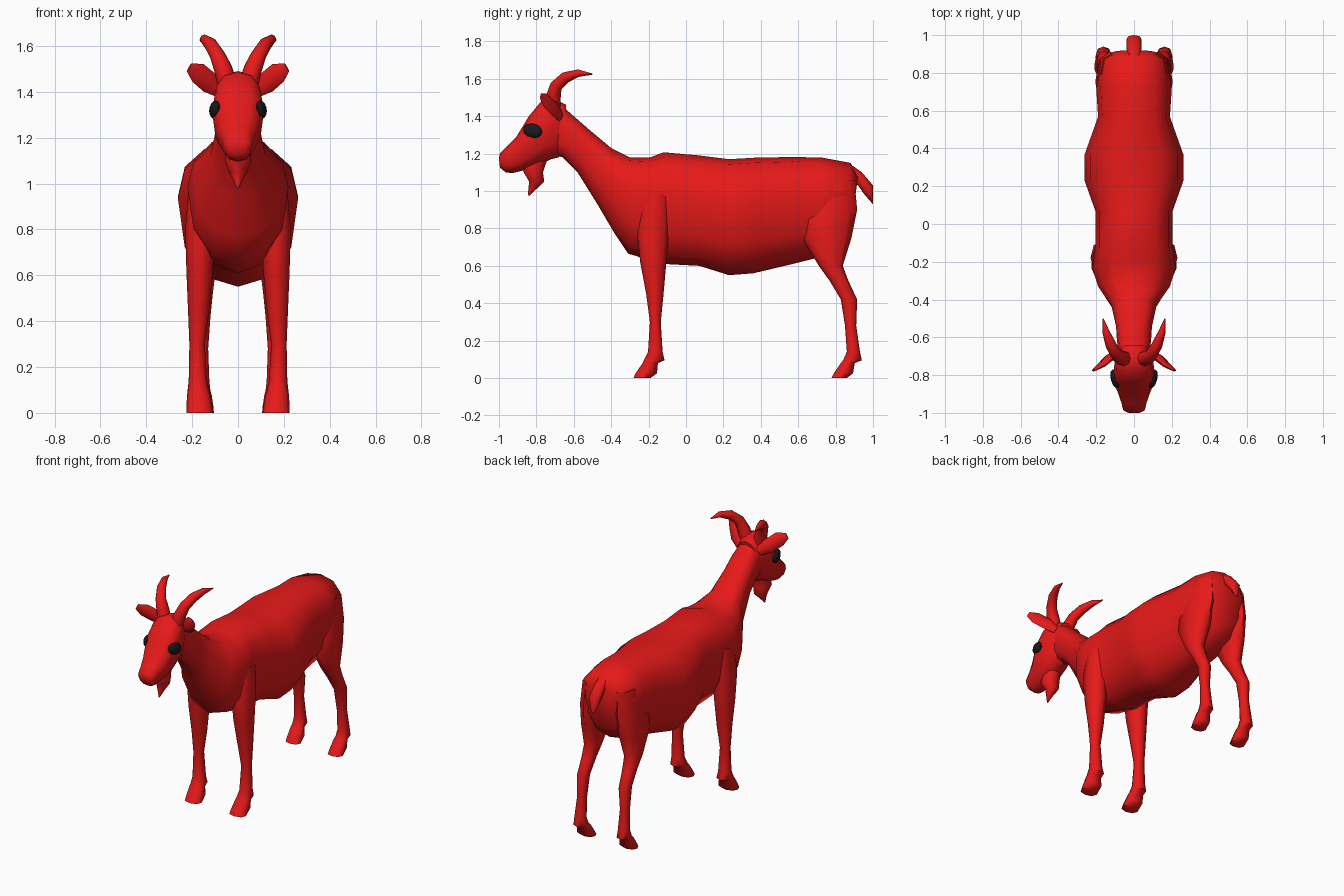
import bpy, bmesh, math
from mathutils import Vector, Matrix


def material(name, color):
    m = bpy.data.materials.new(name)
    m.diffuse_color = color
    return m


RED = material("red", (0.8, 0.01, 0.01, 1))
BLACK = material("black", (0.01, 0.01, 0.012, 1))


def finish(name, bm, mat, mirror, angle=60):
    bmesh.ops.recalc_face_normals(bm, faces=bm.faces)
    me = bpy.data.meshes.new(name)
    bm.to_mesh(me)
    bm.free()
    ob = bpy.data.objects.new(name, me)
    bpy.context.collection.objects.link(ob)
    me.materials.append(mat)
    bpy.ops.object.select_all(action='DESELECT')
    ob.select_set(True)
    bpy.context.view_layer.objects.active = ob
    bpy.ops.object.shade_smooth_by_angle(angle=math.radians(angle))
    if mirror:
        ob.modifiers.new("mirror", 'MIRROR').use_axis[0] = True
    return ob


def skin(name, rings, mirror=False):
    """Bridge rings of points into a closed skin."""
    bm = bmesh.new()
    loops = [[bm.verts.new(p) for p in r] for r in rings]
    n = len(loops[0])
    for a, b in zip(loops, loops[1:]):
        for i in range(n):
            j = (i + 1) % n
            bm.faces.new((a[i], a[j], b[j], b[i]))
    bm.faces.new(loops[0])
    bm.faces.new(loops[-1])
    return finish(name, bm, RED, mirror)


def ring(a, b, w, x=0.0, mid=0.5, n=12, square=0.85):
    """Cross-section from point a to point b (y, z) with half width w, widest at mid."""
    a, b = Vector((x, *a)), Vector((x, *b))
    c = a.lerp(b, mid)
    pts = []
    for i in range(n):
        t = 2 * math.pi * i / n
        s, k = math.sin(t), math.cos(t)
        s = math.copysign(abs(s) ** square, s)
        k = math.copysign(abs(k) ** square, k)
        pts.append(c + Vector((w * s, 0, 0)) + ((a - c) * k if k > 0 else (b - c) * -k))
    return pts


# Body and neck: top y, top z, bottom y, bottom z, half width
trunk = [(-.68, 1.47, -.74, 1.20, .075), (-.60, 1.40, -.66, 1.18, .09),
         (-.52, 1.33, -.58, 1.10, .095), (-.40, 1.23, -.48, .94, .12),
         (-.30, 1.18, -.38, .77, .19), (-.19, 1.18, -.31, .665, .22),
         (-.12, 1.207, -.12, .61, .205), (.07, 1.19, .07, .60, .205),
         (.23, 1.17, .23, .55, .262), (.37, 1.178, .36, .56, .262),
         (.58, 1.182, .55, .605, .19), (.73, 1.178, .69, .64, .20),
         (.88, 1.15, .82, .70, .175), (.92, 1.08, .88, .78, .12)]
skin("body", [ring(s[:2], s[2:4], s[4], mid=.38) for s in trunk])

# Head
head = [(-.64, 1.46, -.68, 1.18, .07), (-.70, 1.49, -.72, 1.17, .098),
        (-.77, 1.485, -.76, 1.15, .107), (-.84, 1.40, -.82, 1.125, .11),
        (-.91, 1.285, -.87, 1.11, .085), (-.955, 1.24, -.93, 1.095, .067),
        (-.995, 1.20, -.965, 1.10, .058), (-1.0, 1.175, -.995, 1.125, .035)]
skin("head", [ring(s[:2], s[2:4], s[4], mid=.4) for s in head])

# Tail
tail = [(.87, 1.15, .88, 1.05, .03), (.94, 1.10, .92, 1.03, .04),
        (1.0, 1.03, .955, .98, .04), (1.0, .93, .99, .94, .012)]
skin("tail", [ring(s[:2], s[2:4], s[4], n=8) for s in tail])


# Legs and beard: z, front y, back y, inner x, outer x
def limb(name, rows, mirror=True):
    skin(name, [ring((f, z), (b, z), (o - i) / 2, (o + i) / 2, n=8)
                for z, f, b, i, o in rows], mirror)


limb("front_leg", [(.98, -.24, -.09, .12, .215), (.80, -.265, -.09, .10, .23),
                   (.62, -.245, -.105, .11, .225), (.45, -.213, -.12, .125, .218),
                   (.30, -.193, -.135, .145, .212), (.14, -.203, -.125, .135, .215),
                   (.095, -.225, -.115, .125, .22), (.08, -.232, -.15, .12, .222),
                   (.025, -.27, -.155, .11, .225), (0, -.28, -.19, .108, .225)])
limb("hind_leg", [(1.06, .70, .90, .06, .175), (.90, .62, .915, .06, .195),
                  (.75, .62, .885, .075, .205), (.60, .71, .838, .10, .20),
                  (.52, .768, .868, .11, .195), (.42, .828, .915, .12, .193),
                  (.28, .85, .91, .13, .19), (.14, .86, .93, .125, .20),
                  (.095, .84, .94, .12, .203), (.08, .828, .902, .115, .205),
                  (.025, .79, .893, .107, .21), (0, .778, .86, .105, .21)])
limb("beard", [(1.16, -.87, -.745, -.05, .05), (1.10, -.868, -.765, -.058, .058),
               (1.05, -.838, -.758, -.04, .04), (1.01, -.843, -.80, -.018, .018),
               (.975, -.845, -.835, -.003, .003)], False)


def tube(name, pts, side, n=8):
    """Sweep along points x, y, z, width, thickness; side steers the width axis."""
    p = [Vector(q[:3]) for q in pts]
    rings = []
    for i, q in enumerate(pts):
        d = (p[min(i + 1, len(p) - 1)] - p[max(i - 1, 0)]).normalized()
        v = d.cross(Vector(side)).normalized()
        u = v.cross(d)
        rings.append([p[i] + u * q[3] * math.cos(2 * math.pi * k / n)
                      + v * q[4] * math.sin(2 * math.pi * k / n) for k in range(n)])
    skin(name, rings, True)


# Horns sweeping up and back
tube("horn", [(.045, -.715, 1.43, .042, .042), (.065, -.71, 1.50, .04, .04),
              (.09, -.695, 1.56, .034, .034), (.12, -.645, 1.607, .03, .03),
              (.147, -.575, 1.63, .02, .02), (.165, -.50, 1.625, .003, .003)], (1, 0, 0))

# Ears, flat leaves pointing out and forward
tube("ear", [(.07, -.675, 1.40, .03, .018), (.125, -.705, 1.44, .047, .02),
             (.175, -.75, 1.483, .046, .014), (.213, -.775, 1.505, .02, .006)], (-.5, .1, .85))

# Eyes
bm = bmesh.new()
bmesh.ops.create_uvsphere(bm, u_segments=12, v_segments=8, radius=1)
bmesh.ops.transform(bm, verts=bm.verts, matrix=Matrix.Translation((.101, -.82, 1.322))
                    @ Matrix.Rotation(math.radians(-15), 4, 'X')
                    @ Matrix.Rotation(math.radians(-14), 4, 'Z')
                    @ Matrix.Diagonal((.022, .053, .038, 1)))
finish("eye", bm, BLACK, True)
